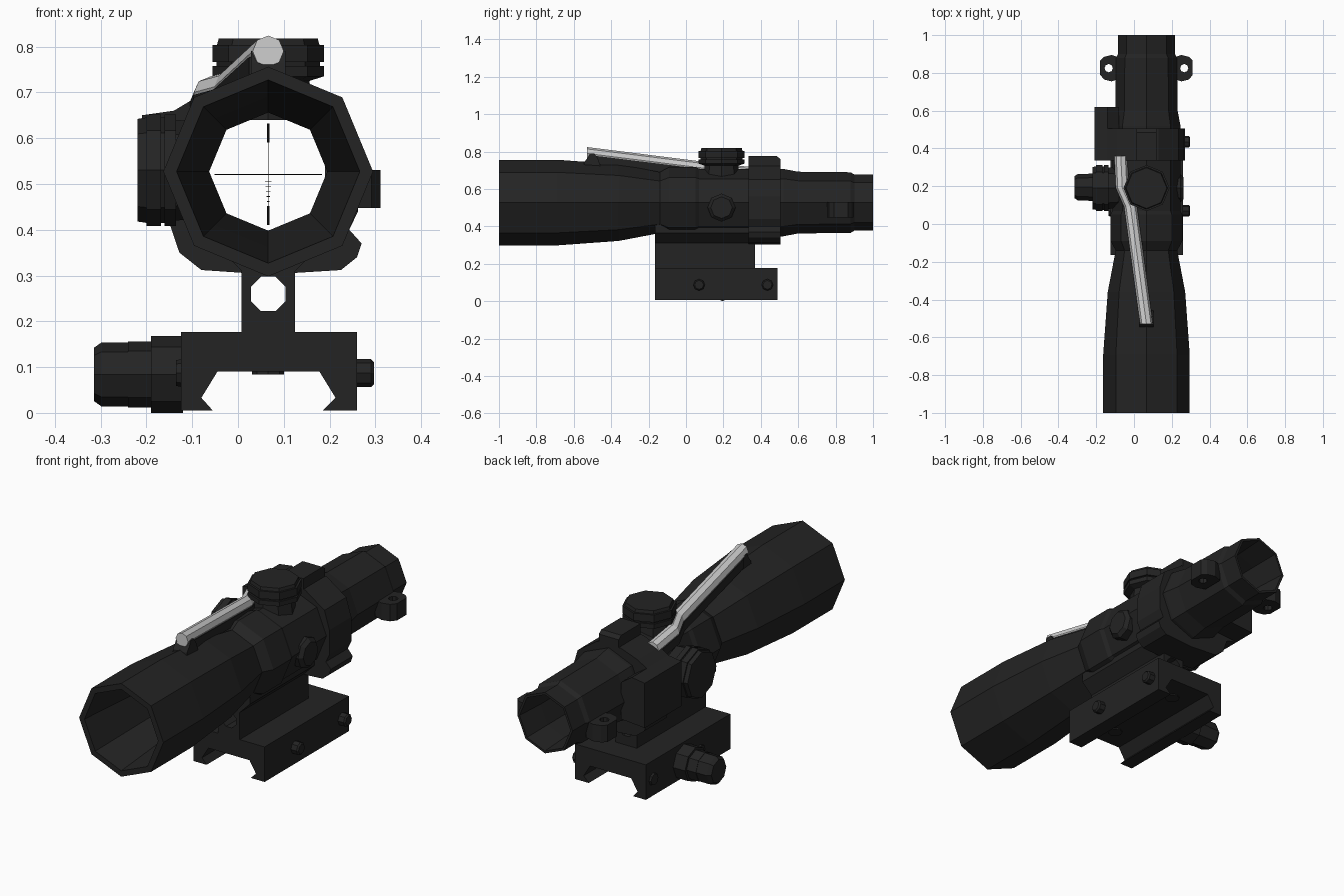
import bpy, bmesh, math

if "Cube" in bpy.data.objects:
    bpy.data.objects.remove(bpy.data.objects["Cube"])

CX, CZ = 0.066, 0.527          # optical axis
TY = 0.19                      # turret position along the tube


def material(name, rgb):
    m = bpy.data.materials.new(name)
    m.diffuse_color = (*rgb, 1)
    m.use_nodes = True
    m.node_tree.nodes["Principled BSDF"].inputs["Base Color"].default_value = m.diffuse_color
    return m


BLACK = material("matte_black", (0.017, 0.017, 0.017))
GREY = material("light_grey", (0.62, 0.62, 0.62))
INK = material("reticle_black", (0.003, 0.003, 0.003))


def finish(name, bm, mat):
    bmesh.ops.recalc_face_normals(bm, faces=bm.faces[:])
    me = bpy.data.meshes.new(name)
    bm.to_mesh(me)
    bm.free()
    me.materials.append(mat)
    ob = bpy.data.objects.new(name, me)
    bpy.context.collection.objects.link(ob)
    return ob


def place(axis, a, u, v):
    return {'X': (a, u, v), 'Y': (u, a, v), 'Z': (u, v, a)}[axis]


def lathe(name, axis, centre, profile, n=8, ring=False, mat=BLACK, turn=0.0):
    """Turned part: profile of (position, radius) along an axis; ring closes the profile."""
    bm = bmesh.new()
    rows = []
    for p, r in profile:
        rows.append([bm.verts.new(place(axis, p,
                     centre[0] + r * math.cos(turn + 2 * math.pi * i / n),
                     centre[1] + r * math.sin(turn + 2 * math.pi * i / n))) for i in range(n)])
    pairs = list(zip(rows, rows[1:]))
    if ring:
        pairs.append((rows[-1], rows[0]))
    else:
        bm.faces.new(rows[0])
        bm.faces.new(rows[-1])
    for r0, r1 in pairs:
        for i in range(n):
            j = (i + 1) % n
            bm.faces.new((r0[i], r0[j], r1[j], r1[i]))
    return finish(name, bm, mat)


def prism(name, axis, pts, a, b, mat=BLACK):
    """Flat outline extruded from a to b along an axis."""
    bm = bmesh.new()
    lo = [bm.verts.new(place(axis, a, *p)) for p in pts]
    hi = [bm.verts.new(place(axis, b, *p)) for p in pts]
    bm.faces.new(lo)
    bm.faces.new(hi)
    for i in range(len(pts)):
        j = (i + 1) % len(pts)
        bm.faces.new((lo[i], lo[j], hi[j], hi[i]))
    return finish(name, bm, mat)


def box(name, x, y, z, mat=BLACK):
    return prism(name, 'Z', [(x[0], y[0]), (x[1], y[0]), (x[1], y[1]), (x[0], y[1])], z[0], z[1], mat)


def cut(ob, cutter):
    cutter.hide_render = True
    mod = ob.modifiers.new("cut", 'BOOLEAN')
    mod.operation, mod.solver, mod.object = 'DIFFERENCE', 'EXACT', cutter
    dg = bpy.context.evaluated_depsgraph_get()
    me = bpy.data.meshes.new_from_object(ob.evaluated_get(dg))
    ob.modifiers.clear()
    ob.data = me
    bpy.data.objects.remove(cutter)


def sweep(name, path, section, mat):
    """Section of (x, z) offsets carried along a path that runs mostly in y."""
    bm = bmesh.new()
    rows = [[bm.verts.new((x + dx, y, z + dz)) for dx, dz in section] for x, y, z in path]
    bm.faces.new(rows[0])
    bm.faces.new(rows[-1])
    n = len(section)
    for r0, r1 in zip(rows, rows[1:]):
        for i in range(n):
            j = (i + 1) % n
            bm.faces.new((r0[i], r0[j], r1[j], r1[i]))
    return finish(name, bm, mat)


# hollow main tube: objective bell, body, eyepiece and bore
lathe("scope_tube", 'Y', (CX, CZ), [
    (-1, .229), (-.69, .229), (-.36, .205), (-.14, .163), (-.09, .19), (.05, .19), (.07, .18),
    (.52, .18), (.60, .165), (.88, .162), (.9, .15), (1, .15),
    (1, .138), (.85, .129), (-.1, .129), (-.6, .165), (-1, .2)], ring=True)

# rear housing block with the bore cut through it
block = prism("rear_housing", 'Y', [
    (.066, .302), (.225, .312), (.26, .34), (.27, .37), (.243, .40), (.262, .44), (.262, .56),
    (.235, .65), (.13, .722), (0, .722), (-.09, .69), (-.14, .66), (-.21, .65), (-.21, .43),
    (-.15, .415), (-.128, .35), (-.08, .312)], .335, .505)
cut(block, lathe("bore_cutter", 'Y', (CX, CZ), [(.2, .145), (.7, .145)]))
prism("housing_side_box", 'Y', [(-.21, .43), (-.21, .65), (-.14, .66), (-.08, .62), (-.08, .44)], .5, .62)
prism("housing_top_box", 'X', [(.335, .70), (.335, .775), (.485, .775), (.505, .76), (.505, .70)], .012, .12)

# adjustment turrets
lathe("top_turret", 'Z', (CX, TY), [
    (.64, .1), (.725, .09), (.735, .122), (.758, .122), (.758, .113), (.766, .113),
    (.766, .122), (.803, .122), (.803, .112), (.818, .108)])
lathe("left_turret", 'X', (TY, .53), [
    (-.08, .105), (-.135, .11), (-.135, .122), (-.16, .122), (-.16, .115), (-.168, .115),
    (-.168, .122), (-.2, .122), (-.2, .115), (-.22, .112)])
lathe("right_turret_cap", 'X', (TY, .5), [(.19, .075), (.245, .075), (.262, .058)])

# slotted lugs on both sides of the eyepiece
for side, s in (("right", 1), ("left", -1)):
    pts = [(.14, .77), (.185, .755), (.225, .765), (.245, .79), (.245, .865), (.225, .885),
           (.185, .895), (.14, .88)]
    lug = prism(side + "_lug", 'Z', [(CX + s * x, y) for x, y in pts], .447, .53)
    cut(lug, lathe("lug_cutter", 'Z', (CX + s * .2, .825), [(.4, .022), (.6, .022)]))

# mount: post with a sight-through hole, and dovetail base
post = prism("mount_post", 'Y', [(.008, .17), (.125, .17), (.125, .31), (.18, .365), (.18, .41),
                                 (-.048, .41), (-.048, .365), (.008, .31)], -.165, .37)
cut(post, lathe("sight_cutter", 'Y', (CX, .26), [(-.5, .041), (.7, .041)], turn=math.pi / 8))
cut(post, lathe("bore_cutter", 'Y', (CX, CZ), [(-.4, .15), (.7, .15)]))
prism("mount_base", 'Y', [
    (-.125, .005), (-.055, .005), (-.08, .033), (-.045, .09), (.178, .09), (.213, .033),
    (.185, .005), (.26, .005), (.26, .177), (-.125, .177)], -.165, .49)

# clamp knob, cross bolts and underside screws
lathe("clamp_knob", 'X', (TY + .005, .084), [
    (-.12, .084), (-.19, .084), (-.19, .072), (-.24, .072), (-.24, .07), (-.298, .07), (-.315, .058)])
for i, y in enumerate((.07, .435)):
    lathe(f"cross_bolt_{i}", 'X', (y, .087), [(.25, .031), (.29, .031), (.297, .024)])
    lathe(f"left_nut_{i}", 'X', (y, .087), [(-.12, .031), (-.135, .028)])
for i, y in enumerate((-.06, .36)):
    lathe(f"under_screw_{i}", 'Z', (CX, y), [(.1, .035), (.084, .035)])

# light-gathering rod, its dark channel and front holder
path = [(.066, -.53, .79), (-.018, .09, .712), (-.062, .19, .70), (-.07, .36, .682)]
rod = [(.034 * math.cos(math.pi * i / 4), .034 * math.sin(math.pi * i / 4)) for i in range(8)]
sweep("light_rod", path, rod, GREY)
channel = [(-.036, -.006), (-.036, -.05), (.036, -.05), (.036, -.006)]
sweep("rod_channel", [(.06, -.485, .783)] + path[1:], channel, BLACK)
prism("rod_holder", 'X', [(-.55, .70), (-.545, .742), (-.527, .765), (-.515, .79), (-.49, .79),
                          (-.47, .76), (-.45, .70)], .028, .104)

# reticle: fine cross with thicker vertical ends and range marks
ry = (TY, TY + .003)
box("reticle_horizontal", (CX - .117, CX + .117), ry, (.5195, .5215), INK)
box("reticle_vertical", (CX - .001, CX + .001), ry, (.41, .632), INK)
for i, z in enumerate((.41, .59)):
    box(f"reticle_post_{i}", (CX - .0025, CX + .0025), ry, (z, z + .042), INK)
for i, s in enumerate((-1, 1)):
    a, b = sorted((CX + s * .074, CX + s * .117))
    box(f"reticle_bar_{i}", (a, b), ry, (.519, .522), INK)
for i in range(5):
    w = .007 - .001 * i
    box(f"reticle_mark_{i}", (CX - w, CX + w), ry, (.505 - .011 * i, .5065 - .011 * i), INK)
